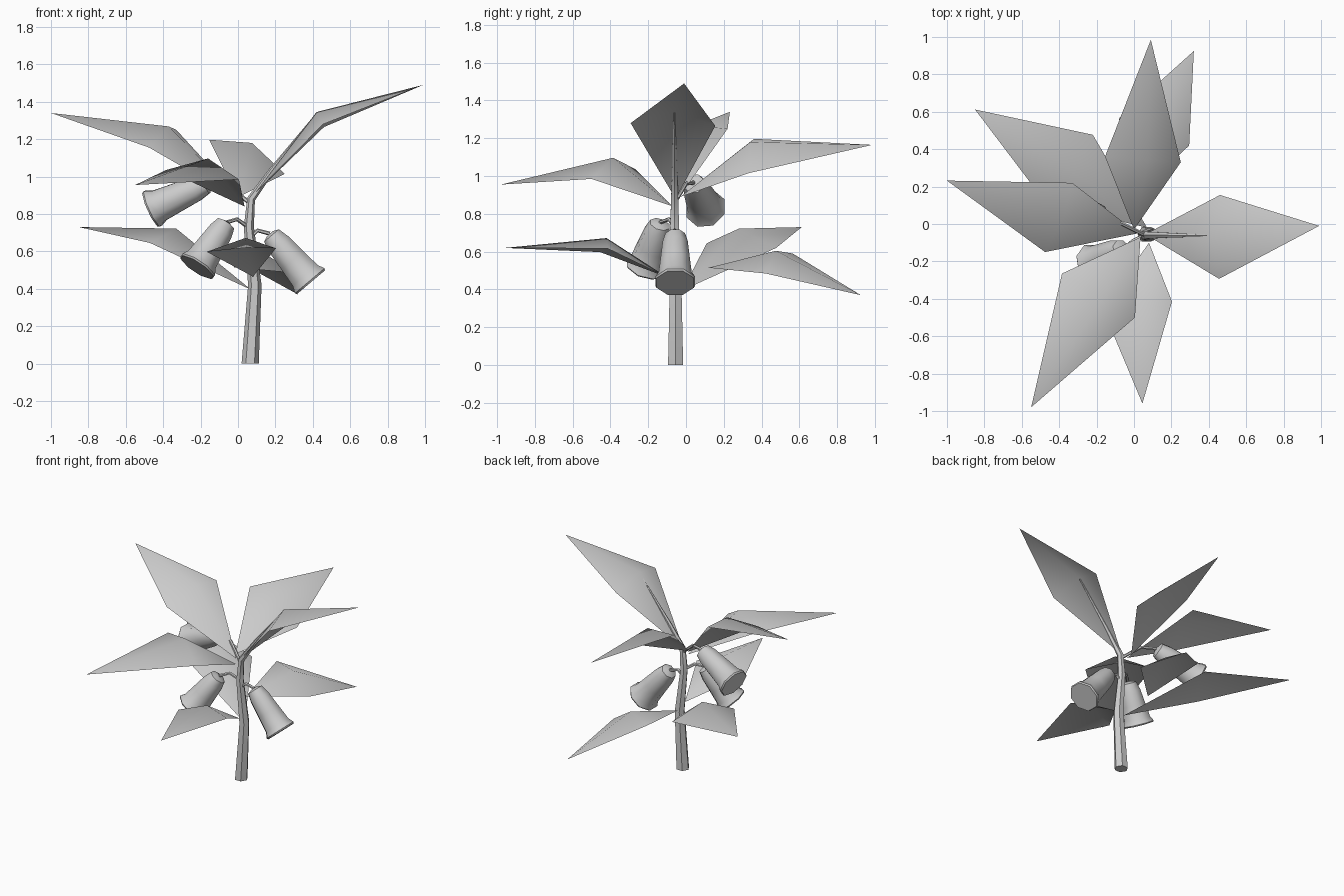
import bpy, math
from mathutils import Vector

if "Cube" in bpy.data.objects:
    bpy.data.objects.remove(bpy.data.objects["Cube"])


def make(name, verts, faces):
    mesh = bpy.data.meshes.new(name)
    mesh.from_pydata(verts, [], faces)
    mesh.update()
    ob = bpy.data.objects.new(name, mesh)
    bpy.context.collection.objects.link(ob)
    bpy.ops.object.select_all(action='DESELECT')
    ob.select_set(True)
    bpy.context.view_layer.objects.active = ob
    bpy.ops.object.shade_smooth_by_angle(angle=math.radians(50))
    return ob


def leaf(name, base, left, mid, right, tip):
    """Folded kite-shaped sheet with a raised midrib."""
    make(name, [base, left, mid, right, tip],
         [(0, 2, 1), (0, 3, 2), (1, 2, 4), (2, 3, 4)])


def loft(name, rings, sides=6):
    """Skin a list of (centre, radius, axis) rings and cap both ends."""
    verts, faces = [], []
    for c, r, axis in rings:
        axis = Vector(axis).normalized()
        u = Vector((0, 1, 0))
        u = (u - axis * u.dot(axis)).normalized()
        w = axis.cross(u)
        for i in range(sides):
            a = 2 * math.pi * (i + 0.5) / sides
            verts.append(Vector(c) + r * (math.cos(a) * u + math.sin(a) * w))
    for k in range(len(rings) - 1):
        for i in range(sides):
            j = (i + 1) % sides
            faces.append((k * sides + i, k * sides + j,
                          (k + 1) * sides + j, (k + 1) * sides + i))
    n = len(verts)
    faces += [tuple(reversed(range(sides))), tuple(range(n - sides, n))]
    return make(name, verts, faces)


def tube(name, pts, radii, sides=6):
    pts = [Vector(p) for p in pts]
    last = len(pts) - 1
    rings = [(p, r, pts[min(i + 1, last)] - pts[max(i - 1, 0)])
             for i, (p, r) in enumerate(zip(pts, radii))]
    rings[0] = (pts[0], radii[0], (0, 0, 1) if name == "stem" else pts[1] - pts[0])
    return loft(name, rings, sides)


# Main stem, running into the midrib of the top leaf
tube("stem",
     [(0.065, -0.055, 0), (0.09, -0.055, 0.42), (0.058, -0.06, 0.73),
      (0.07, -0.06, 0.88), (0.185, -0.06, 1.04), (0.42, -0.063, 1.335)],
     [0.046, 0.036, 0.027, 0.022, 0.015, 0.004])

# Leaves: base, side, midrib, side, tip
leaf("leaf_top_right", (0.06, -0.055, 0.88), (0.46, 0.155, 1.265),
     (0.42, -0.065, 1.345), (0.455, -0.293, 1.28), (0.99, -0.01, 1.49))
leaf("leaf_top_back", (0.0, -0.03, 0.89), (-0.155, 0.36, 1.197),
     (0.075, 0.34, 1.18), (0.25, 0.33, 1.015), (0.09, 0.985, 1.165))
leaf("leaf_top_left", (0.02, -0.05, 0.87), (-0.475, -0.15, 1.155),
     (-0.37, 0.05, 1.268), (-0.33, 0.22, 1.25), (-1.0, 0.232, 1.34))
leaf("leaf_top_front", (0.035, -0.07, 0.84), (0.005, -0.5, 0.985),
     (-0.16, -0.385, 1.097), (-0.385, -0.265, 1.035), (-0.55, -0.98, 0.955))
leaf("leaf_low_back", (-0.02, 0.12, 0.515), (-0.08, 0.565, 0.59),
     (0.12, 0.475, 0.605), (0.295, 0.42, 0.485), (0.32, 0.925, 0.37))
leaf("leaf_low_left", (0.07, -0.02, 0.395), (-0.47, 0.11, 0.645),
     (-0.33, 0.28, 0.722), (-0.22, 0.477, 0.62), (-0.85, 0.612, 0.73))
leaf("leaf_low_front", (0.08, -0.1, 0.465), (0.203, -0.415, 0.617),
     (0.04, -0.42, 0.672), (-0.167, -0.455, 0.598), (0.045, -0.96, 0.62))

# Hanging bells, each on a bent stalk: start, bend, bell top, bell rim centre
profile = [(0.0, 0.022), (0.04, 0.056), (0.22, 0.072),
           (0.55, 0.083), (0.86, 0.094), (0.97, 0.112), (1.0, 0.106)]
flowers = {
    "front_right": ((0.065, -0.06, 0.675), (0.105, -0.06, 0.712),
                    (0.17, -0.057, 0.695), (0.39, -0.057, 0.435)),
    "front_left": ((0.055, -0.06, 0.73), (-0.005, -0.09, 0.772),
                   (-0.06, -0.135, 0.755), (-0.22, -0.215, 0.515)),
    "back_left": ((0.06, -0.06, 0.86), (-0.06, 0.0, 0.96),
                  (-0.16, 0.04, 0.965), (-0.465, 0.105, 0.825)),
}
for name, (start, bend, top, rim) in flowers.items():
    tube("stalk_" + name, [start, bend, top], [0.011, 0.011, 0.011])
    a, b = Vector(top), Vector(rim)
    loft("bell_" + name, [(a.lerp(b, t), r, b - a) for t, r in profile], 8)
